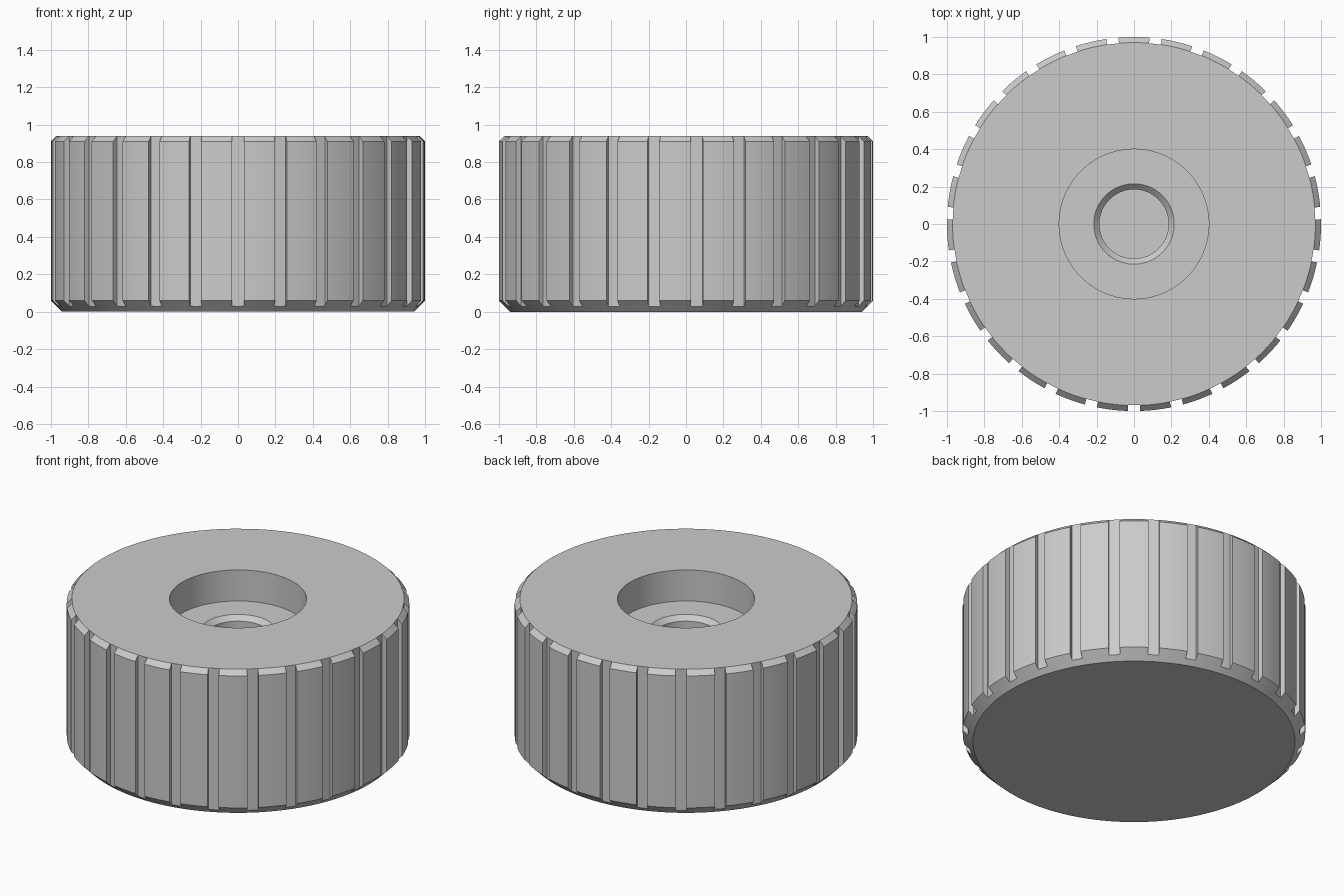
import bpy, bmesh
from math import radians, pi
from mathutils import Matrix, Vector

GROOVES = 27
STEPS = GROOVES * 8

default = bpy.data.objects.get("Cube")
if default:
    bpy.data.objects.remove(default, do_unlink=True)

grey = bpy.data.materials.new("plain grey")
grey.use_nodes = True
grey.diffuse_color = (0.6, 0.6, 0.6, 1)
grey.node_tree.nodes["Principled BSDF"].inputs["Base Color"].default_value = (0.6, 0.6, 0.6, 1)


def add_object(name, bm):
    bmesh.ops.recalc_face_normals(bm, faces=bm.faces)
    mesh = bpy.data.meshes.new(name)
    bm.to_mesh(mesh)
    bm.free()
    mesh.materials.append(grey)
    obj = bpy.data.objects.new(name, mesh)
    bpy.context.collection.objects.link(obj)
    return obj


def lathe(name, profile):
    bm = bmesh.new()
    verts = [bm.verts.new((r, 0, z)) for r, z in profile]
    edges = [bm.edges.new(pair) for pair in zip(verts, verts[1:])]
    bmesh.ops.spin(bm, geom=verts + edges, cent=(0, 0, 0), axis=(0, 0, 1),
                   angle=2 * pi, steps=STEPS, use_merge=False)
    bmesh.ops.remove_doubles(bm, verts=bm.verts, dist=0.0001)
    return add_object(name, bm)


# Knob body: chamfered rim, round recess and a blind centre hole
knob = lathe("knob_body", [
    (0, 0), (0.94, 0), (1, 0.06), (1, 0.91), (0.97, 0.94),
    (0.4, 0.94), (0.4, 0.74),
    (0.215, 0.74), (0.185, 0.71), (0.185, 0.2), (0, 0.2)])

# Grip grooves: a ring of upright bars cut from the rim
bm = bmesh.new()
for i in range(GROOVES):
    turn = Matrix.Rotation(radians(-90) + 2 * pi * i / GROOVES, 4, 'Z')
    place = Matrix.Translation(Vector((1.069, 0, 0.5)))
    size = Matrix.Diagonal((0.2, 0.065, 1.4, 1))
    bmesh.ops.create_cube(bm, size=1, matrix=turn @ place @ size)
cutter = add_object("groove_cutter", bm)
cutter.hide_render = True

cut = knob.modifiers.new("grooves", 'BOOLEAN')
cut.operation = 'DIFFERENCE'
cut.solver = 'EXACT'
cut.object = cutter

bpy.ops.object.select_all(action='DESELECT')
knob.select_set(True)
bpy.context.view_layer.objects.active = knob
bpy.ops.object.modifier_apply(modifier=cut.name)
bpy.data.objects.remove(cutter, do_unlink=True)

# Smooth round walls, crisp chamfers and groove edges
bpy.ops.object.shade_smooth_by_angle(angle=radians(25))
